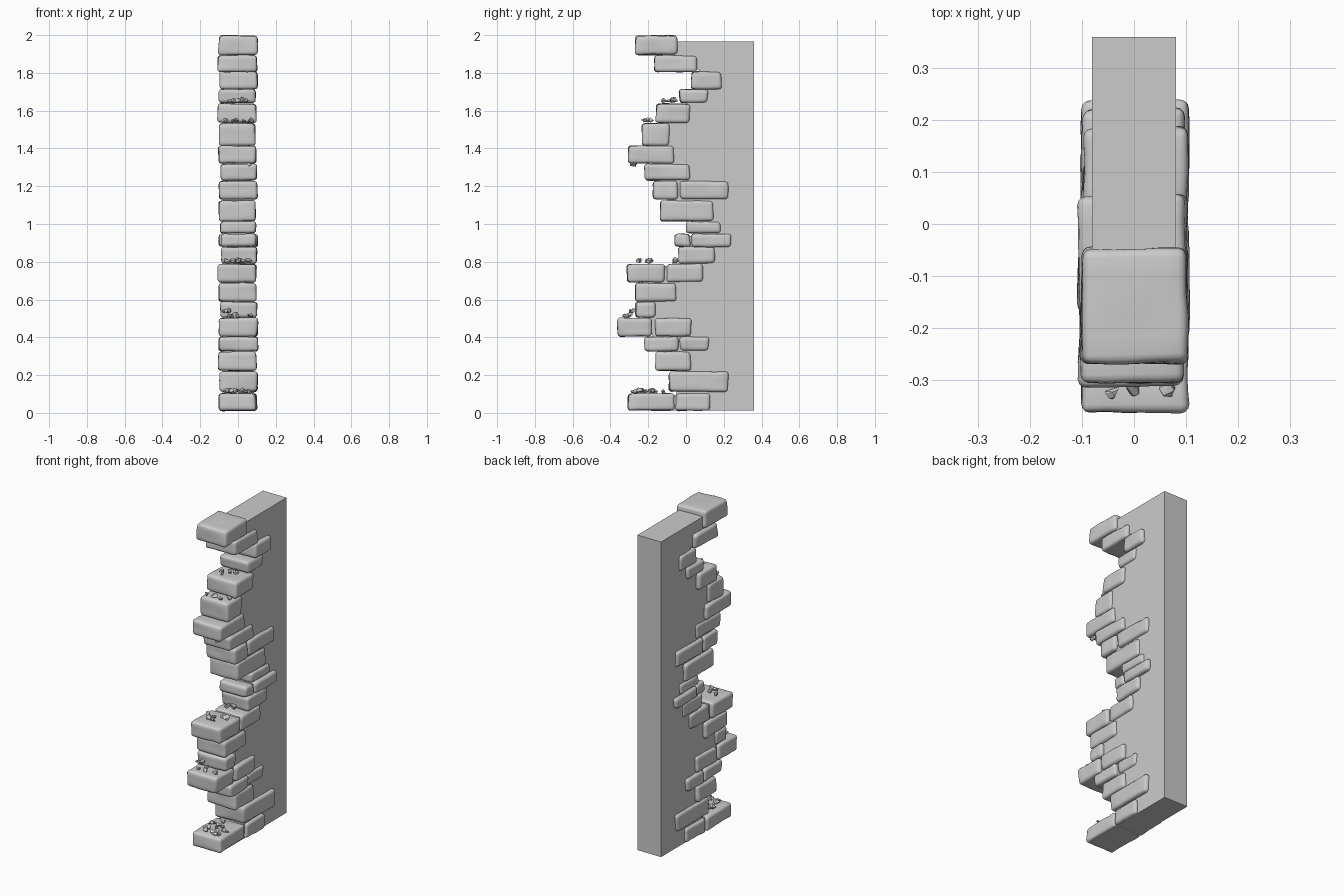
import bpy, bmesh, math, random
from mathutils import Vector, Matrix, noise

if "Cube" in bpy.data.objects:
    bpy.data.objects.remove(bpy.data.objects["Cube"])

random.seed(7)

# courses: z bottom, z top, then (y front, y back) of every stone
COURSES = [
    (0.01, 0.105, (-0.31, -0.06), (-0.06, 0.135)),
    (0.11, 0.222, (-0.095, 0.225)),
    (0.22, 0.325, (-0.165, 0.03)),
    (0.325, 0.405, (-0.222, -0.038), (-0.038, 0.125)),
    (0.402, 0.505, (-0.365, -0.173), (-0.173, 0.03)),
    (0.503, 0.59, (-0.272, -0.162)),
    (0.587, 0.69, (-0.275, -0.045)),
    (0.69, 0.79, (-0.317, -0.107), (-0.107, 0.093)),
    (0.79, 0.88, (-0.043, 0.155)),
    (0.878, 0.95, (-0.062, 0.025), (0.025, 0.242)),
    (0.948, 1.014, (-0.008, 0.19)),
    (1.012, 1.127, (-0.143, 0.15)),
    (1.13, 1.23, (-0.18, -0.035), (-0.035, 0.226)),
    (1.228, 1.32, (-0.222, 0.025)),
    (1.318, 1.415, (-0.31, -0.06)),
    (1.413, 1.535, (-0.235, -0.082)),
    (1.533, 1.638, (-0.165, 0.025)),
    (1.638, 1.715, (-0.04, 0.12)),
    (1.712, 1.81, (0.025, 0.192)),
    (1.803, 1.895, (-0.172, 0.06)),
    (1.892, 2.0, (-0.272, -0.043)),
]


def finish(bm, name):
    bmesh.ops.recalc_face_normals(bm, faces=bm.faces)
    me = bpy.data.meshes.new(name)
    bm.to_mesh(me)
    bm.free()
    ob = bpy.data.objects.new(name, me)
    bpy.context.collection.objects.link(ob)
    return ob


def stone(name, y0, y1, z0, z1):
    """Worn block: jittered box, rounded edges, gently uneven faces."""
    bm = bmesh.new()
    bmesh.ops.create_cube(bm, size=1)
    half = random.uniform(0.098, 0.107)
    shift = random.uniform(-0.005, 0.005)
    for v in bm.verts:
        s = v.co * 2
        v.co = Vector((shift + s.x * (half - random.uniform(0, 0.008)),
                       (y0 + y1) / 2 + s.y * ((y1 - y0) / 2 - random.uniform(0, 0.01)),
                       (z0 + z1) / 2 + s.z * ((z1 - z0) / 2 - random.uniform(0, 0.005))))
    bmesh.ops.bevel(bm, geom=bm.edges[:], offset=0.016, segments=3,
                    profile=0.5, affect='EDGES')
    bmesh.ops.subdivide_edges(bm, edges=[e for e in bm.edges if e.calc_length() > 0.03],
                              cuts=4, use_grid_fill=True)
    bm.normal_update()
    seed = Vector([random.uniform(0, 50) for _ in range(3)])
    moves = [v.normal * 0.004 * noise.noise(v.co * 16 + seed) for v in bm.verts]
    for v, m in zip(bm.verts, moves):
        v.co += m
        v.co.z = min(max(v.co.z, 0), 2)
    ob = finish(bm, name)
    for p in ob.data.polygons:
        p.use_smooth = True


def rock(name, x, y, z, r):
    """Angular rubble chip: hull of a few scattered points."""
    bm = bmesh.new()
    for i in range(11):
        d = Vector([random.gauss(0, 1) for _ in range(3)]).normalized()
        bm.verts.new((x + d.x * r, y + d.y * r, z + d.z * r * 0.75))
    res = bmesh.ops.convex_hull(bm, input=bm.verts[:])
    loose = [v for v in bm.verts if not v.link_faces]
    bmesh.ops.delete(bm, geom=loose, context='VERTS')
    finish(bm, name)


# stones
for i, (z0, z1, *spans) in enumerate(COURSES):
    for j, (y0, y1) in enumerate(spans):
        stone(f"stone_{i + 1}_{j + 1}", y0, y1, z0, z1)

# wall slab: stepped front edge hidden inside the stones, flat elsewhere
top = 1.965
profile = [(0.36, 0.012)]
for i, (z0, z1, *spans) in enumerate(COURSES):
    y = spans[0][0] + 0.045
    lo = max(z0, 0.012) if i == 0 else (z0 + COURSES[i - 1][1]) / 2
    hi = top if i == len(COURSES) - 1 else (z1 + COURSES[i + 1][0]) / 2
    # steps stay inside the longer of two neighbouring stones
    below = COURSES[i - 1][2][0] + 0.045 if i else y
    above = COURSES[i + 1][2][0] + 0.045 if i < len(COURSES) - 1 else y
    lo += 0.012 if y < below else (-0.012 if y > below else 0)
    hi += -0.012 if y < above else (0.012 if y > above else 0)
    profile += [(y, lo), (y, hi)]
profile.append((0.36, top))
bm = bmesh.new()
face = bm.faces.new([bm.verts.new((-0.081, y, z)) for y, z in profile])
ext = bmesh.ops.extrude_face_region(bm, geom=[face])
bmesh.ops.translate(bm, vec=(0.162, 0, 0),
                    verts=[g for g in ext["geom"] if isinstance(g, bmesh.types.BMVert)])
finish(bm, "wall_slab")

# rubble heaps: count, y front, y back, resting height, x range
HEAPS = [
    (13, -0.29, -0.11, 0.105, -0.07, 0.08),
    (4, -0.335, -0.29, 0.505, -0.08, 0.08),
    (3, -0.30, -0.27, 0.53, -0.08, -0.05),
    (6, -0.25, -0.17, 0.795, -0.06, 0.06),
    (2, -0.07, -0.05, 0.795, -0.05, 0.05),
    (1, -0.28, -0.28, 1.305, 0.06, 0.07),
    (5, -0.225, -0.18, 1.54, -0.08, 0.07),
    (5, -0.12, -0.06, 1.645, -0.06, 0.05),
]
for h, (n, y0, y1, z, x0, x1) in enumerate(HEAPS):
    for k in range(n):
        r = random.uniform(0.013, 0.024)
        x = x0 + (x1 - x0) * (k + random.random()) / n
        rock(f"rubble_{h + 1}_{k + 1}", x, random.uniform(y0, y1), z + r * 0.55, r)
